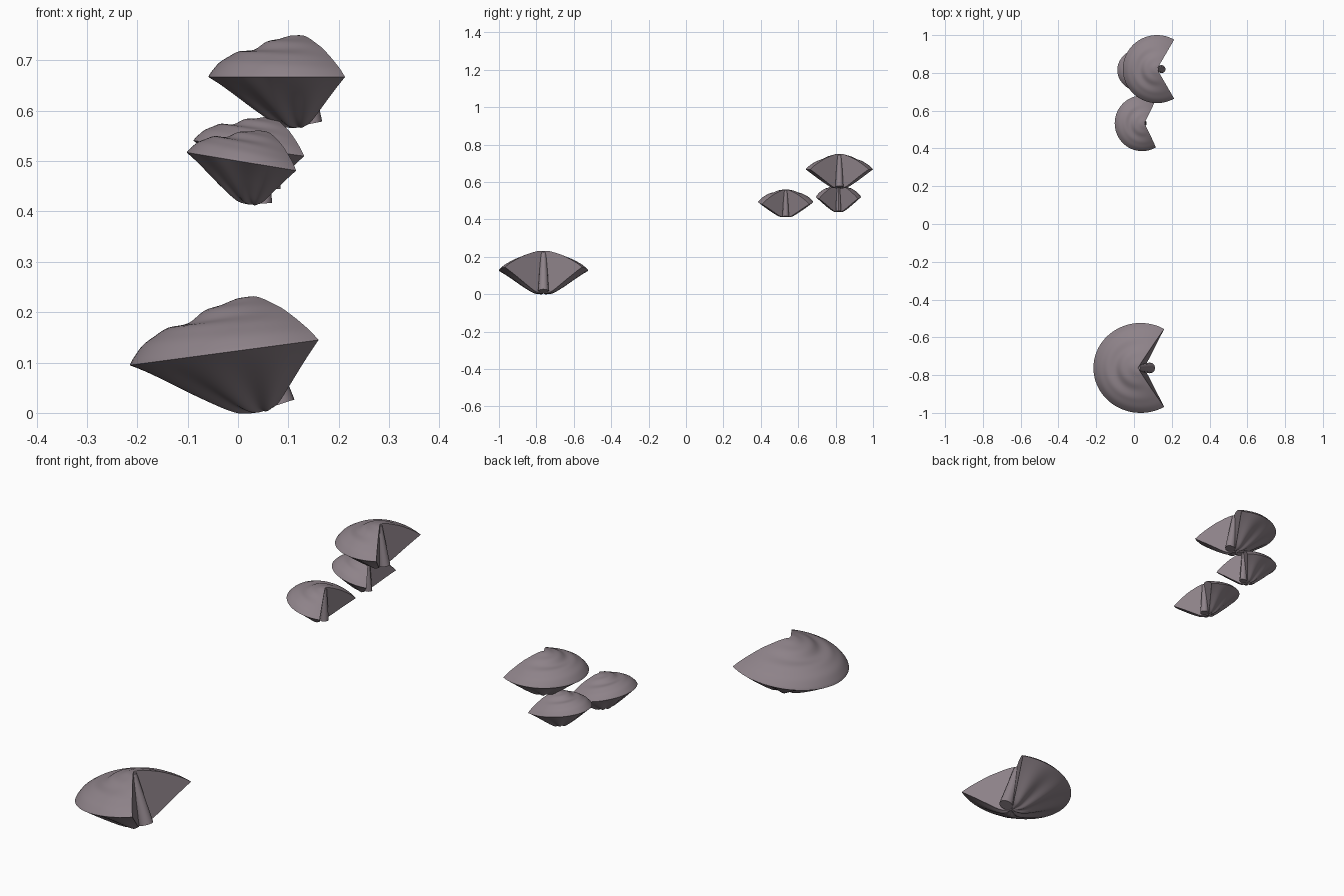
import bpy, bmesh
from math import sin, cos, pi, radians
from mathutils import Vector, Matrix

if "Cube" in bpy.data.objects:
    bpy.data.objects.remove(bpy.data.objects["Cube"])

# Half profiles of a cap with radius 1: ridged top at the back of the fan,
# plain top at the cut ends (both centre to rim), and underside (rim to centre)
RIDGED = [(0, .455), (.1, .45), (.22, .415), (.36, .385), (.5, .295), (.66, .28),
          (.77, .225), (.88, .155), (.97, .05), (1, 0)]
PLAIN = [(0, .455), (.1, .45), (.22, .42), (.36, .37), (.5, .315), (.66, .23),
         (.77, .165), (.88, .095), (.97, .025), (1, 0)]
UNDER = [(1, 0), (.75, -.175), (.47, -.37), (.25, -.51), (.12, -.545), (0, -.55)]

mauve = bpy.data.materials.new("mauve_grey")
mauve.diffuse_color = (.27, .225, .25, 1)
mauve.use_nodes = True
mauve.node_tree.nodes["Principled BSDF"].inputs["Base Color"].default_value = mauve.diffuse_color


def smooth_path(pts, steps=4):
    """Catmull-Rom curve through the points."""
    p = [Vector(q) for q in pts]
    p = [2 * p[0] - p[1]] + p + [2 * p[-1] - p[-2]]
    out = []
    for i in range(1, len(p) - 2):
        a, b, c, d = p[i - 1:i + 3]
        for k in range(steps):
            t = k / steps
            out.append(.5 * (2 * b + (c - a) * t + (2 * a - 5 * b + 4 * c - d) * t * t
                             + (3 * b - a - 3 * c + d) * t ** 3))
    return out + [p[-2]]


def finish(bm, name, matrix):
    bmesh.ops.recalc_face_normals(bm, faces=bm.faces)
    bm.transform(matrix)
    mesh = bpy.data.meshes.new(name)
    bm.to_mesh(mesh)
    bm.free()
    mesh.materials.append(mauve)
    ob = bpy.data.objects.new(name, mesh)
    bpy.context.collection.objects.link(ob)
    bpy.ops.object.select_all(action='DESELECT')
    ob.select_set(True)
    bpy.context.view_layer.objects.active = ob
    bpy.ops.object.shade_smooth_by_angle(angle=radians(35))


def fan_cap(name, matrix, segs=60):
    """Profile swept 240 degrees, open wedge facing +x, with gill ripples underneath."""
    ridged, plain, lower = smooth_path(RIDGED), smooth_path(PLAIN), smooth_path(UNDER)
    bm = bmesh.new()
    top, bottom = bm.verts.new((0, 0, .455)), bm.verts.new((0, 0, -.55))
    rows = []
    for s in range(segs + 1):
        t = s / segs
        a = radians(60 + 240 * t)
        # ridges fade out towards the two cut ends
        path = [q.lerp(p, sin(pi * t)) for p, q in zip(ridged, plain)] + lower[1:]
        row = [top]
        for r, z in path[1:-1]:
            if z < 0:
                z += .09 * r * (1 - r) * cos(9 * (a - pi))
            row.append(bm.verts.new((r * cos(a), r * sin(a), z)))
        rows.append(row + [bottom])
    for p, q in zip(rows, rows[1:]):
        for i in range(len(p) - 1):
            quad = [p[i], p[i + 1], q[i + 1], q[i]]
            bm.faces.new(list(dict.fromkeys(quad)))
    # flat cut faces, sharing the central axis
    for row in (rows[0], rows[-1]):
        bm.faces.new(row)
    finish(bm, name, matrix)


def stem(name, matrix):
    """Leaning tapered stub filling the corner of the wedge."""
    bm = bmesh.new()
    bmesh.ops.create_cone(bm, cap_ends=True, segments=12, radius1=.12, radius2=.065, depth=1)
    for v in bm.verts:
        if v.co.z < 0:
            v.co = Vector((v.co.x + .13, v.co.y, -.51 + .2 * v.co.x))
        else:
            v.co = Vector((v.co.x - .02, v.co.y, .42))
    finish(bm, name, matrix)


# name, rim centre, radii in x and y plus height scale, tilt about y
SHELVES = [
    ("large", (.035, -.762, .128), (.252, .238, .228), -7.6),
    ("upper", (.122, .82, .667), (.181, .18, .182), 0),
    ("middle", (.043, .533, .493), (.147, .147, .147), 9.4),
    ("rear", (.058, .815, .52), (.148, .12, .146), 8),
]
for name, loc, size, tilt in SHELVES:
    m = (Matrix.Translation(loc) @ Matrix.Rotation(radians(tilt), 4, 'Y')
         @ Matrix.Diagonal((*size, 1)))
    fan_cap(name + "_shelf_cap", m)
    stem(name + "_shelf_stem", m)
